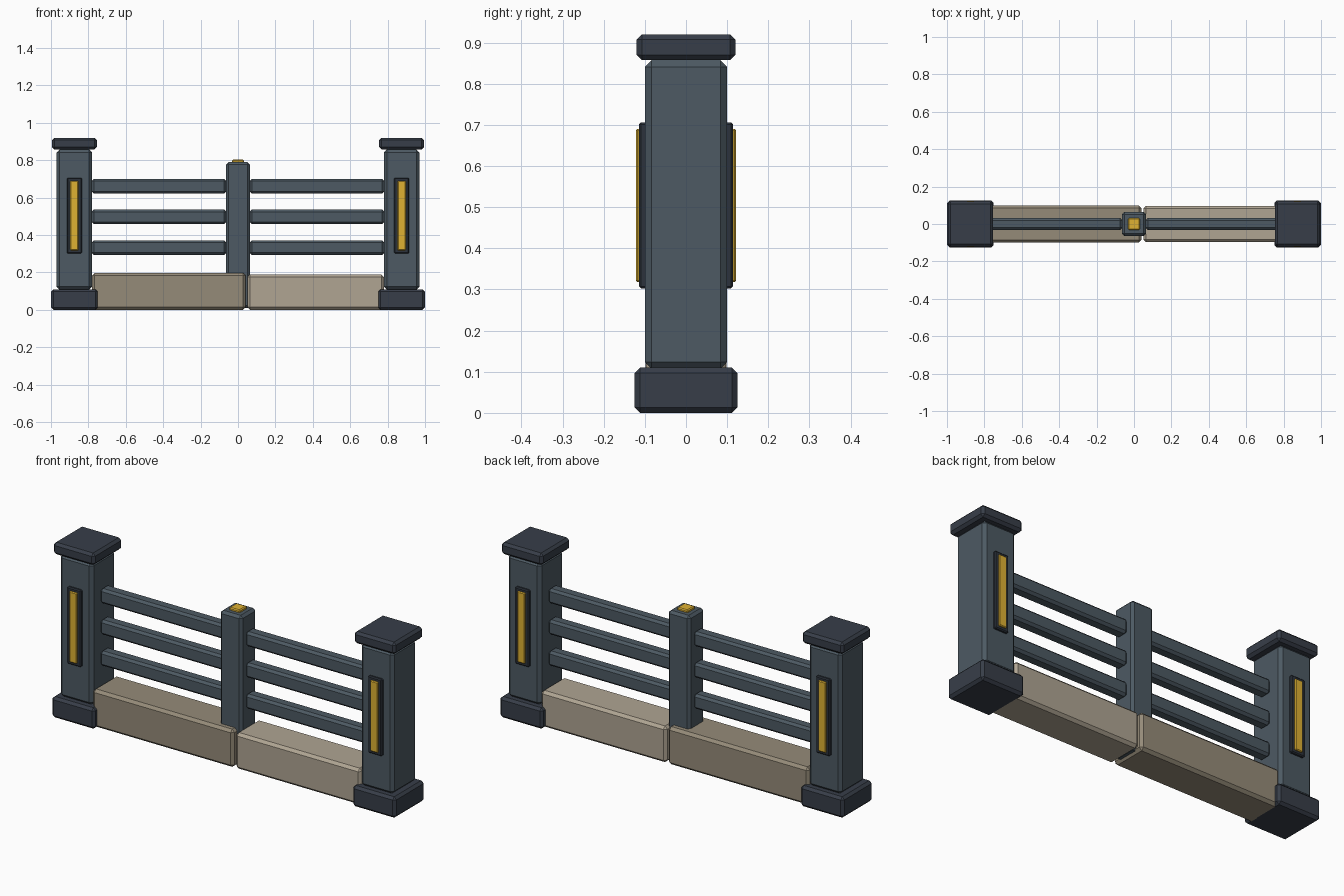
import bpy

if "Cube" in bpy.data.objects:
    bpy.data.objects.remove(bpy.data.objects["Cube"])


def material(name, r, g, b):
    m = bpy.data.materials.new(name)
    m.diffuse_color = [(c / 255) ** 2.2 for c in (r, g, b)] + [1]
    m.use_nodes = True
    m.node_tree.nodes["Principled BSDF"].inputs["Base Color"].default_value = m.diffuse_color
    return m


SLATE = material("slate", 78, 90, 99)
DARK = material("dark_slate", 58, 64, 74)
TRIM = material("trim", 48, 54, 62)
GOLD = material("gold", 222, 176, 54)
STONE_A = material("stone_dark", 148, 138, 120)
STONE_B = material("stone_light", 174, 163, 145)


def box(name, x, y, z, mat, bevel=0.012):
    """Chamfered box from (min, max) ranges on each axis."""
    ranges = (x, y, z)
    bpy.ops.mesh.primitive_cube_add(size=1, location=[(a + b) / 2 for a, b in ranges])
    ob = bpy.context.object
    ob.name = name
    ob.scale = [b - a for a, b in ranges]
    bpy.ops.object.transform_apply(location=False, rotation=False, scale=True)
    mod = ob.modifiers.new("chamfer", 'BEVEL')
    mod.width = bevel
    mod.segments = 1
    ob.data.materials.append(mat)
    return ob


def span(c, h):
    return (c - h, c + h)


for side, s in (("left", -1), ("right", 1)):
    # End post: foot, shaft and cap
    cx = s * 0.875
    box(f"{side}_post_foot", span(cx, 0.125), span(0, 0.125), (0, 0.11), DARK, 0.013)
    box(f"{side}_post_shaft", span(cx, 0.095), span(0, 0.1), (0.108, 0.857), SLATE, 0.016)
    box(f"{side}_post_cap", span(cx, 0.12), span(0, 0.12), (0.857, 0.92), DARK, 0.013)

    # Framed gold inlays on front and back of the post
    for face, f in (("front", -1), ("back", 1)):
        box(f"{side}_{face}_inlay_frame", span(cx, 0.04), span(f * 0.1035, 0.0105),
            (0.302, 0.706), TRIM, 0.005)
        box(f"{side}_{face}_inlay", span(cx, 0.022), span(f * 0.113, 0.009),
            (0.318, 0.69), GOLD, 0.004)

    # Three rails between end post and middle post
    for i, z in enumerate((0.333, 0.497, 0.661)):
        box(f"{side}_rail_{i + 1}", span(s * 0.4225, 0.3605), span(0, 0.032),
            span(z, 0.039), SLATE, 0.012)

# Middle post with gold top plate
box("middle_post", span(0, 0.064), span(0, 0.064), (0.01, 0.79), SLATE, 0.013)
box("middle_post_plate", span(0, 0.031), span(0, 0.031), (0.782, 0.803), GOLD, 0.005)

# Two stone plinth blocks with an off-centre joint
box("left_plinth", (-0.78, 0.04), span(0, 0.099), (0, 0.198), STONE_A, 0.014)
box("right_plinth", (0.05, 0.78), span(0, 0.097), (0, 0.19), STONE_B, 0.014)
